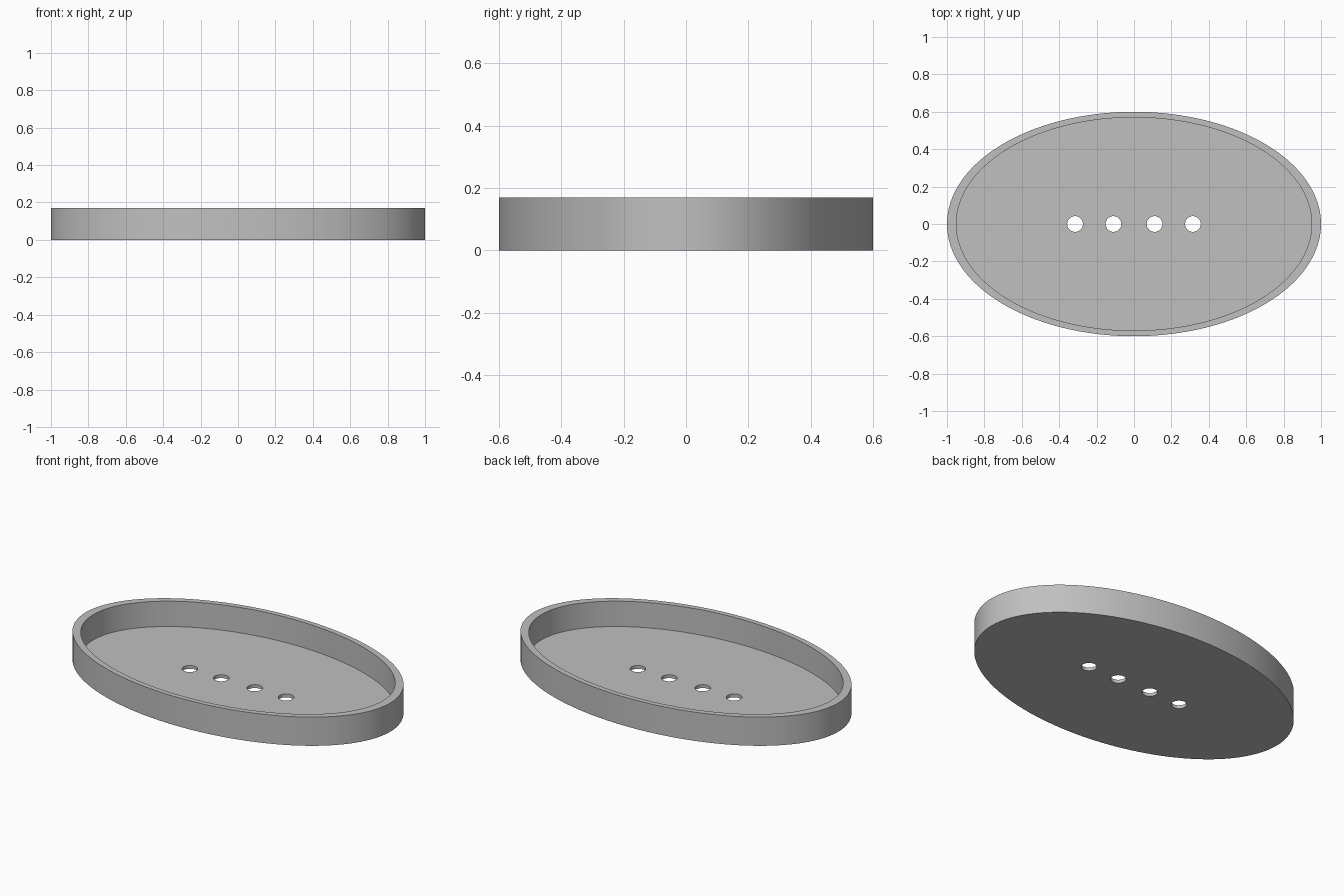
import bpy

cube = bpy.data.objects.get("Cube")
if cube:
    bpy.data.objects.remove(cube, do_unlink=True)

LENGTH, WIDTH, HEIGHT = 1.0, 0.6, 0.17
FLOOR = 0.02
HOLE_RADIUS = 0.042

grey = bpy.data.materials.new("plain grey")
grey.use_nodes = True
colour = (0.53, 0.53, 0.53, 1)
grey.diffuse_color = colour
grey.node_tree.nodes["Principled BSDF"].inputs["Base Color"].default_value = colour


def oval(name, rx, ry, bottom, top, x=0, sides=128):
    """Upright elliptical prism between two heights."""
    bpy.ops.mesh.primitive_cylinder_add(
        vertices=sides, radius=1, depth=1, location=(x, 0, (bottom + top) / 2))
    obj = bpy.context.object
    obj.name = name
    obj.scale = (rx, ry, top - bottom)
    bpy.ops.object.transform_apply(location=True, rotation=False, scale=True)
    obj.data.materials.append(grey)
    return obj


# Solid oval body
dish = oval("oval_dish", LENGTH, WIDTH, 0, HEIGHT)

# Hollow and the row of drain holes
cutters = [oval("hollow_cutter", LENGTH * 0.95, WIDTH * 0.95, FLOOR, HEIGHT + 0.1)]
for x in (-0.315, -0.11, 0.11, 0.315):
    cutters.append(oval("drain_hole_cutter", HOLE_RADIUS, HOLE_RADIUS,
                        -0.1, FLOOR + 0.05, x, 48))

bpy.context.view_layer.objects.active = dish
for cutter in cutters:
    cut = dish.modifiers.new("cut", "BOOLEAN")
    cut.operation = "DIFFERENCE"
    cut.solver = "EXACT"
    cut.object = cutter
    bpy.ops.object.modifier_apply(modifier=cut.name)
    bpy.data.objects.remove(cutter, do_unlink=True)

# Smooth walls with crisp rims
bpy.ops.object.select_all(action="DESELECT")
dish.select_set(True)
bpy.context.view_layer.objects.active = dish
bpy.ops.object.shade_smooth_by_angle()
